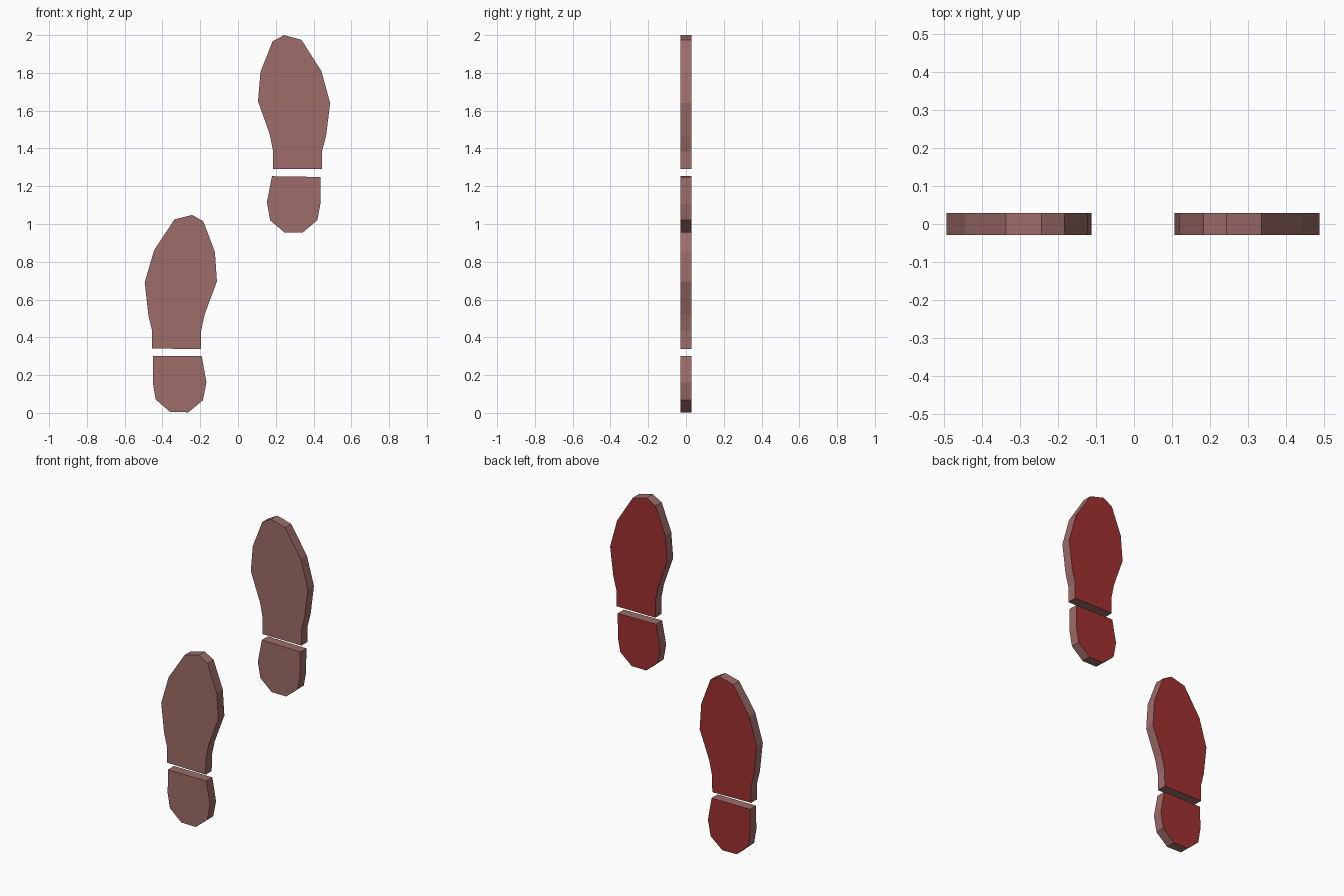
import bpy, bmesh
from mathutils import Matrix, Vector

if "Cube" in bpy.data.objects:
    bpy.data.objects.remove(bpy.data.objects["Cube"])

HALF = 0.029  # half thickness

# Outlines of the right print (x, z)
SOLE = [(.243, 2.0), (.336, 1.975), (.441, 1.81), (.488, 1.64), (.466, 1.465),
        (.445, 1.385), (.445, 1.29), (.185, 1.29), (.185, 1.39), (.168, 1.475),
        (.106, 1.65), (.119, 1.805), (.183, 1.967)]
HEEL = [(.18, 1.253), (.437, 1.249), (.436, 1.105), (.42, 1.02), (.343, .955),
        (.246, .955), (.17, 1.02), (.153, 1.115)]


def material(name, color):
    m = bpy.data.materials.new(name)
    m.diffuse_color = color
    m.use_nodes = True
    m.node_tree.nodes["Principled BSDF"].inputs["Base Color"].default_value = m.diffuse_color
    return m


worn = material("worn_red", (.34, .15, .14, 1))
red = material("deep_red", (.35, .03, .03, 1))


def slab(name, outline):
    """Extrude an outline through the thickness, with a red back face."""
    bm = bmesh.new()
    face = bm.faces.new([bm.verts.new((x, -HALF, z)) for x, z in outline])
    ext = bmesh.ops.extrude_face_region(bm, geom=[face], use_keep_orig=True)
    bmesh.ops.translate(bm, vec=(0, 2 * HALF, 0),
                        verts=[v for v in ext["geom"] if isinstance(v, bmesh.types.BMVert)])
    bmesh.ops.recalc_face_normals(bm, faces=bm.faces)
    for f in bm.faces:
        f.material_index = 1 if f.normal.y > .9 else 0
    me = bpy.data.meshes.new(name)
    bm.to_mesh(me)
    bm.free()
    me.materials.append(worn)
    me.materials.append(red)
    ob = bpy.data.objects.new(name, me)
    bpy.context.collection.objects.link(ob)


# The left print is the mirrored right one, a step lower and slightly turned
pivot = Vector((-.243, 0, 1.048))
turn = Matrix.Rotation(.016, 4, 'Y')


def left(outline):
    pts = [turn @ (Vector((-x, 0, z - .952)) - pivot) + pivot for x, z in outline]
    return [(p.x, max(p.z, 0)) for p in reversed(pts)]


for part, outline in (("sole", SOLE), ("heel", HEEL)):
    slab("right_" + part, outline)
    slab("left_" + part, left(outline))
